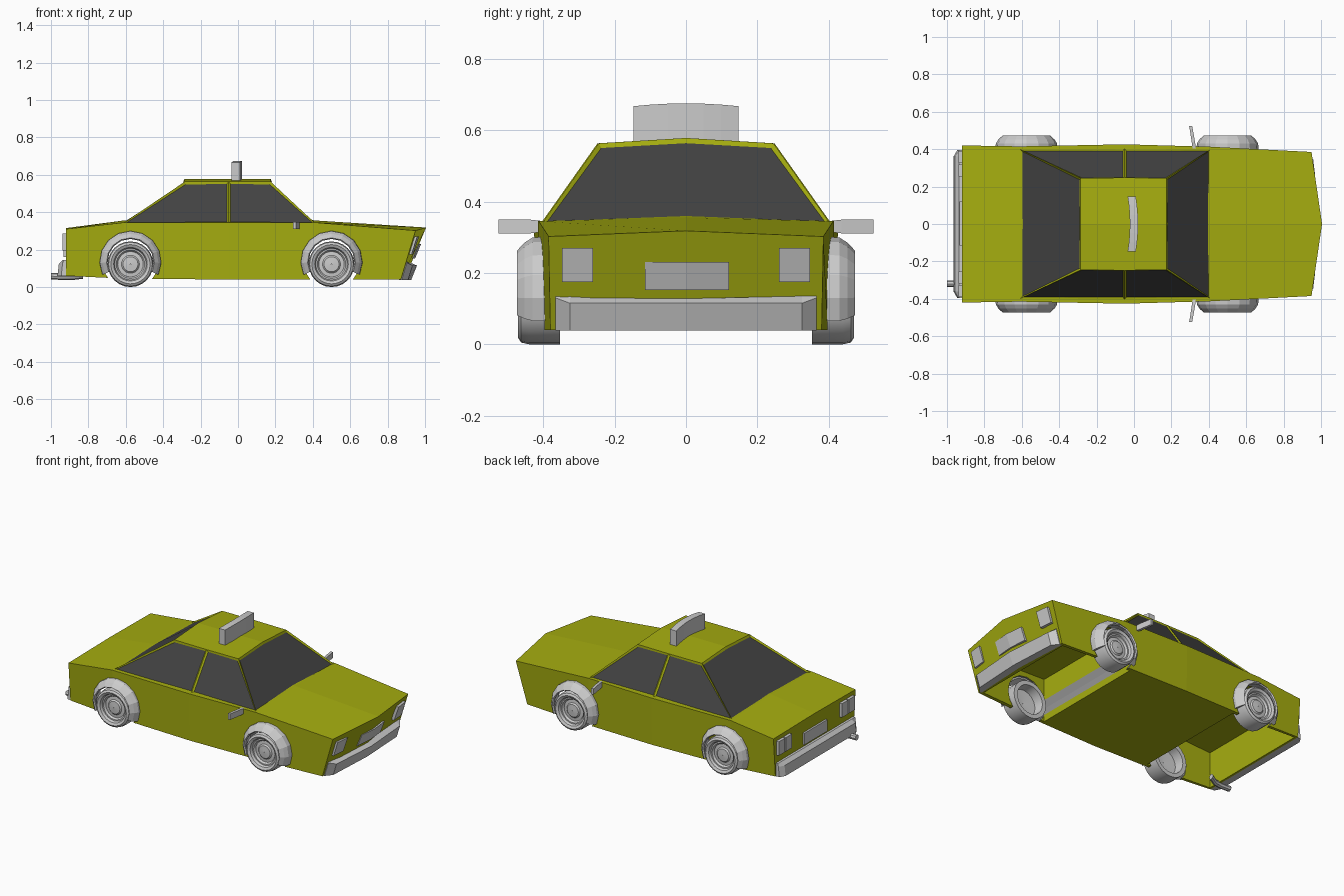
import bpy, bmesh
from math import sin, cos, pi, radians

if "Cube" in bpy.data.objects:
    bpy.data.objects.remove(bpy.data.objects["Cube"])


def material(name, rgb):
    m = bpy.data.materials.new(name)
    m.diffuse_color = (*rgb, 1)
    m.use_nodes = True
    m.node_tree.nodes["Principled BSDF"].inputs["Base Color"].default_value = m.diffuse_color
    return m


PAINT = material("paint", (0.38, 0.42, 0.005))
GLASS = material("glass", (0.055, 0.055, 0.055))
GREY = material("well_grey", (0.3, 0.3, 0.3))


def finish(name, bm, mats=(), mirror=False, smooth=False):
    bmesh.ops.recalc_face_normals(bm, faces=bm.faces)
    me = bpy.data.meshes.new(name)
    bm.to_mesh(me)
    bm.free()
    ob = bpy.data.objects.new(name, me)
    bpy.context.collection.objects.link(ob)
    for m in mats:
        me.materials.append(m)
    bpy.ops.object.select_all(action='DESELECT')
    ob.select_set(True)
    bpy.context.view_layer.objects.active = ob
    if mirror:
        mod = ob.modifiers.new("mirror", 'MIRROR')
        mod.use_axis = (False, True, False)
        mod.use_mirror_merge = False
        bpy.ops.object.modifier_apply(modifier=mod.name)
    if smooth:
        bpy.ops.object.shade_smooth_by_angle(angle=radians(32))
    return ob


def loft(name, rings, caps=True, closed=False, **kw):
    """Skin a list of closed rings of points."""
    bm = bmesh.new()
    vs = [[bm.verts.new(p) for p in r] for r in rings]
    n = len(rings[0])
    pairs = list(zip(vs, vs[1:])) + ([(vs[-1], vs[0])] if closed else [])
    for a, b in pairs:
        for i in range(n):
            j = (i + 1) % n
            bm.faces.new((a[i], a[j], b[j], b[i]))
    if caps and not closed:
        bm.faces.new(vs[0])
        bm.faces.new(vs[-1])
    return finish(name, bm, **kw)


def box(name, x, y, z, **kw):
    return loft(name, [[(x[0], b, c), (x[1], b, c), (x[1], b, d), (x[0], b, d)]
                       for b, c, d in ((y[0], *z), (y[1], *z))], **kw)


def nose(y, z):
    """x of the raked, slightly pointed front face."""
    f, t = (z - 0.04) / 0.265, abs(y) / 0.385
    return 0.89 - 0.02 * t + f * (0.11 - 0.03 * t)


# lower body: half sections along x
def ring(x, w, wb, zc, ze, zb):
    return [(x, 0, zc), (x, w, ze), (x, wb, zb), (x, 0, zb), (x, -wb, zb), (x, -w, ze)]


stations = [(-0.92, 0.42, 0.40, 0.315, 0.31, 0.06),
            (-0.61, 0.415, 0.41, 0.356, 0.345, 0.045),
            (-0.05, 0.426, 0.42, 0.356, 0.345, 0.04),
            (0.41, 0.413, 0.41, 0.356, 0.345, 0.04)]
rings = [ring(*s) for s in stations]
rings.append([(nose(y, z), y, z) for _, y, z in ring(0, 0.385, 0.38, 0.318, 0.302, 0.04)])
body = loft("body", rings, mats=(PAINT, GREY))


# cutters: open bays under both ends, wheel tunnels through the sides
def bay(x, w, top, skew=0):
    return [(x - skew, -w, -0.1), (x - skew, w, -0.1), (x, w, top), (x, -w, top)]


cutters = [loft("front_bay", [bay(0.36, 0.39, 0.325), bay(0.935, 0.36, 0.285, 0.135)], mats=(PAINT,)),
           loft("rear_bay", [bay(-0.905, 0.385, 0.295), bay(-0.43, 0.39, 0.325)], mats=(PAINT,))]
AXLES = {"rear": -0.575, "front": 0.5}
for label, ax in AXLES.items():
    cutters.append(loft(label + "_well",
                        [[(ax + 0.15 * cos(k * pi / 8), y, 0.135 + 0.15 * sin(k * pi / 8))
                          for k in range(16)] for y in (-0.6, 0.6)], mats=(GREY,)))
for c in cutters:
    mod = body.modifiers.new("cut", 'BOOLEAN')
    mod.operation, mod.solver, mod.object = 'DIFFERENCE', 'EXACT', c
    bpy.context.view_layer.objects.active = body
    bpy.ops.object.modifier_apply(modifier=mod.name)
    bpy.data.objects.remove(c)

# cabin with inset windows
bm = bmesh.new()


def row(xs, w, ze, zc):
    a, m, b = xs
    pts = [(a, -w, ze), (m, -w - 0.003, ze), (b, -w, ze), (b, 0, zc),
           (b, w, ze), (m, w + 0.003, ze), (a, w, ze), (a, 0, zc)]
    return [bm.verts.new(p) for p in pts]


lo = row((-0.61, -0.05, 0.41), 0.40, 0.344, 0.355)
hi = row((-0.285, -0.05, 0.175), 0.245, 0.563, 0.578)
panes = [bm.faces.new((lo[a], lo[b], hi[b], hi[a])) for a, b in ((0, 1), (1, 2), (4, 5), (5, 6))]
for a, m, b in ((2, 3, 4), (6, 7, 0)):
    panes.append(bm.faces.new((lo[a], lo[m], lo[b], hi[b], hi[m], hi[a])))
bm.faces.new((hi[0], hi[1], hi[2], hi[3], hi[7]))
bm.faces.new((hi[7], hi[3], hi[4], hi[5], hi[6]))
bmesh.ops.recalc_face_normals(bm, faces=bm.faces)
bmesh.ops.inset_individual(bm, faces=panes, thickness=0.014, depth=-0.007)
for f in panes:
    f.material_index = 1
finish("cabin", bm, mats=(PAINT, GLASS))

# wheels and flared arches
tyre = [(0.002, 0.447), (0.04, 0.444), (0.048, 0.436), (0.068, 0.434), (0.076, 0.446),
        (0.084, 0.446), (0.09, 0.462), (0.105, 0.47), (0.117, 0.462), (0.122, 0.44),
        (0.122, 0.353), (0.095, 0.353), (0.09, 0.415), (0.002, 0.42)]
flare = [(0.166, 0.395), (0.164, 0.43), (0.15, 0.452), (0.128, 0.473), (0.122, 0.465), (0.14, 0.395)]
for label, ax in AXLES.items():
    loft(label + "_wheels", [[(ax + r * cos(t), y, 0.122 + r * sin(t)) for r, y in tyre]
                             for t in (k * pi / 12 for k in range(24))],
         closed=True, mirror=True, smooth=True)
    loft(label + "_arches", [[(ax + r * cos(t), y, 0.135 + r * sin(t)) for r, y in flare]
                             for t in (radians(-25 + 23 * k) for k in range(11))], mirror=True)


# lamps and plates on the raked nose
def nose_panel(name, y0, y1, z0, z1, d, **kw):
    def sec(y):
        return [(nose(y, z0) - 0.01, y, z0), (nose(y, z0) + d, y, z0),
                (nose(y, z1) + d, y, z1), (nose(y, z1) - 0.01, y, z1)]
    ys = (y0, 0, y1) if y0 < 0 < y1 else (y0, y1)
    return loft(name, [sec(y) for y in ys], **kw)


nose_panel("headlights", 0.26, 0.348, 0.175, 0.27, 0.014, mirror=True)
nose_panel("front_plate", -0.115, 0.12, 0.152, 0.231, 0.01)

# front bumper, tapered at the ends
secs = []
for y, d, top in ((-0.365, 0.004, 0.13), (-0.325, 0.036, 0.115), (0, 0.036, 0.115),
                  (0.325, 0.036, 0.115), (0.365, 0.004, 0.13)):
    zt = 0.135 if y else 0.128
    secs.append([(nose(y, 0.04) - 0.01, y, 0.038), (nose(y, 0.04) + d, y, 0.038),
                 (nose(y, top) + d, y, top), (nose(y, zt), y, zt), (nose(y, zt) - 0.01, y, zt)])
loft("front_bumper", secs)

# rear lamps, plate and bumper
box("rear_lamps_inner", (-0.938, -0.91), (0.255, 0.318), (0.195, 0.285), mirror=True)
box("rear_lamps_outer", (-0.938, -0.91), (0.325, 0.39), (0.195, 0.285), mirror=True)
box("rear_plate", (-0.932, -0.91), (-0.115, 0.12), (0.16, 0.235))
loft("rear_bumper", [[(-0.91, y, 0.06), (-0.965 + e, y, 0.06), (-0.958 + e, y, 0.125),
                      (-0.935, y, 0.145), (-0.91, y, 0.145)]
                     for y, e in ((-0.395, 0.02), (-0.36, 0), (0.36, 0), (0.395, 0.02))])

# bent exhaust pipe
path = [(-1.0, -0.32, 0.058), (-0.93, -0.32, 0.056), (-0.88, -0.312, 0.056), (-0.83, -0.285, 0.062)]
loft("exhaust_pipe", [[(x, y + 0.018 * cos(k * pi / 4), z + 0.018 * sin(k * pi / 4))
                       for k in range(8)] for x, y, z in path], smooth=True)

# door mirrors
loft("door_mirrors", [[(x - t, y, z0), (x + t, y, z0), (x + t, y, z1), (x - t, y, z1)]
                      for x, y, t, z0, z1 in ((0.322, 0.40, 0.009, 0.315, 0.345),
                                              (0.318, 0.435, 0.009, 0.311, 0.349),
                                              (0.303, 0.525, 0.008, 0.311, 0.349))], mirror=True)

# bowed roof sign
secs = []
for k in range(-3, 4):
    y, bow = k * 0.049, (k / 3) ** 2
    x, top = 0.0 - 0.012 * bow, 0.675 - 0.008 * bow
    secs.append([(x - 0.022, y, 0.555), (x + 0.022, y, 0.555), (x + 0.022, y, top), (x - 0.022, y, top)])
loft("roof_sign", secs)
